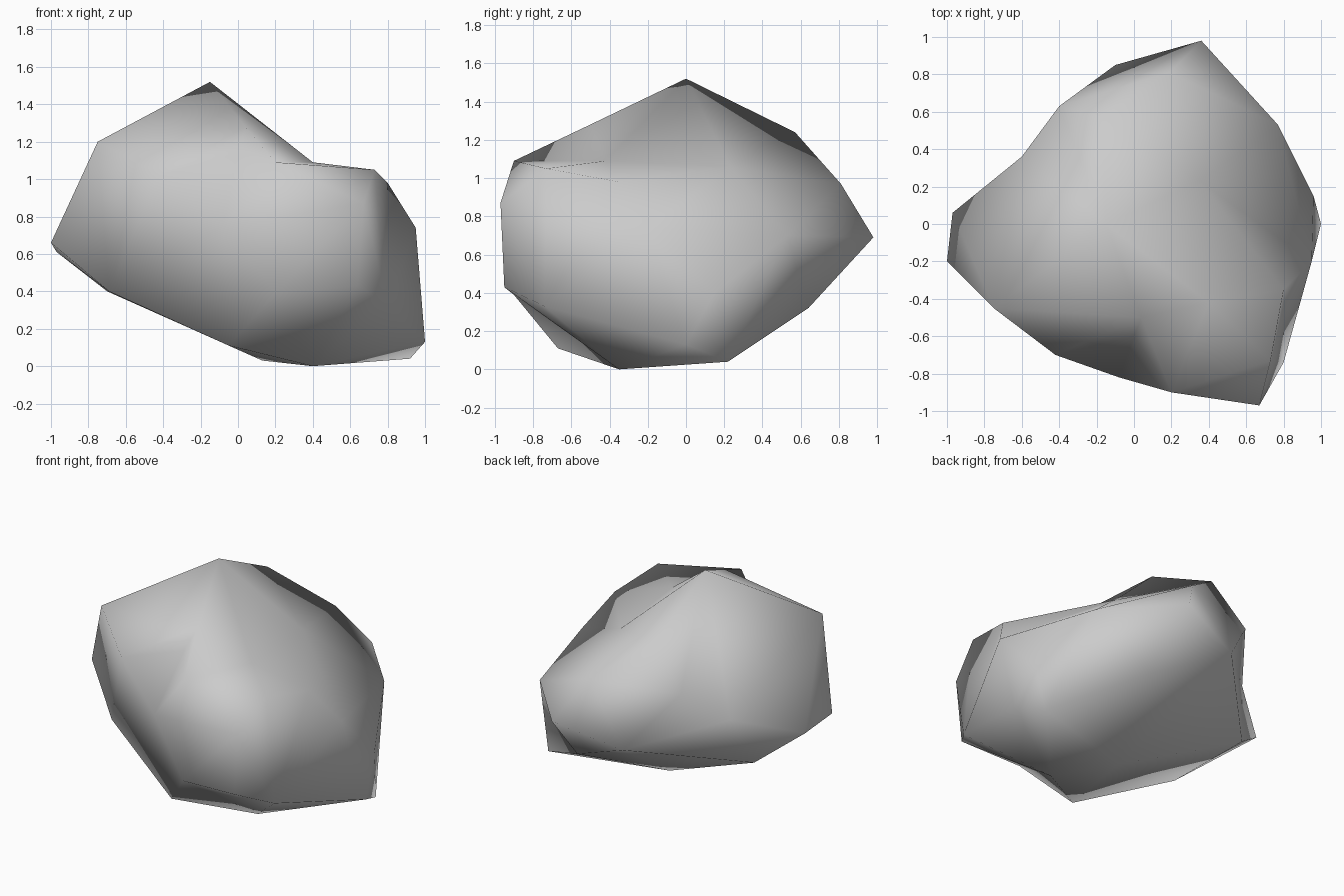
import bpy
import bmesh
from mathutils import Vector

# Remove the default object
default_cube = bpy.data.objects.get("Cube")
if default_cube:
    bpy.data.objects.remove(default_cube, do_unlink=True)


def make_material(name, color):
    material = bpy.data.materials.new(name)
    material.use_nodes = True
    material.diffuse_color = color
    shader = material.node_tree.nodes["Principled BSDF"]
    shader.inputs["Base Color"].default_value = color
    shader.inputs["Roughness"].default_value = .8
    return material


# Main boulder mass: peak, left shoulder, left tip and the front hollow
body_points = [
    (-.15, 0, 1.52), (-.75, -.45, 1.2), (-1, -.2, .66),
    (-.97, .06, .61), (-.42, -.7, 1.02), (-.08, -.82, .75),
    (0, -.6, 1.14), (-.6, .36, .72),
]

# Rounded lobe bulging out at the front, with the ridge up to the peak
lobe_points = [
    (.04, -.5, 1.28), (.2, -.9, 1.09), (.73, -.73, 1.05),
    (.4, -.42, 1.09), (.67, -.97, .87), (.64, -.95, .43),
    (.2, -.9, .39), (.8, -.74, .33), (.8, -.35, .98),
]

# Back slope and right flank
back_points = [
    (-.17, .57, 1.24), (.19, .81, .97), (.36, .98, .69),
    (-.1, .85, .56), (-.4, .63, .95), (.77, .53, .7),
    (.95, -.2, .74), (.35, .23, 1.06), (.96, .15, .4),
]

# Worn underside
base_points = [
    (.4, -.35, 0), (.92, .22, .04), (1, 0, .13),
    (.13, 0, .03), (-.05, -.67, .11), (.4, .64, .32),
    (-.7, .24, .4), (-.69, -.42, .4),
]


def build_boulder(name, points, center, material):
    """Connect the points around the center, so hollows stay hollow."""
    bm = bmesh.new()
    position = bm.verts.layers.float_vector.new("position")
    for point in points:
        target = Vector(point)
        vert = bm.verts.new((target - center).normalized())
        vert[position] = target
    # The hull of the directions gives an even, closed triangulation
    bmesh.ops.convex_hull(bm, input=list(bm.verts))
    for vert in bm.verts:
        vert.co = vert[position]
    bm.verts.layers.float_vector.remove(position)
    bmesh.ops.recalc_face_normals(bm, faces=list(bm.faces))
    for face in bm.faces:
        face.smooth = True
    mesh = bpy.data.meshes.new(name)
    bm.to_mesh(mesh)
    bm.free()
    mesh.materials.append(material)
    boulder = bpy.data.objects.new(name, mesh)
    bpy.context.collection.objects.link(boulder)
    return boulder


stone_grey = make_material("stone grey", (.6, .6, .6, 1))
all_points = body_points + lobe_points + back_points + base_points
build_boulder("boulder", all_points, Vector((0, 0, .65)), stone_grey)
